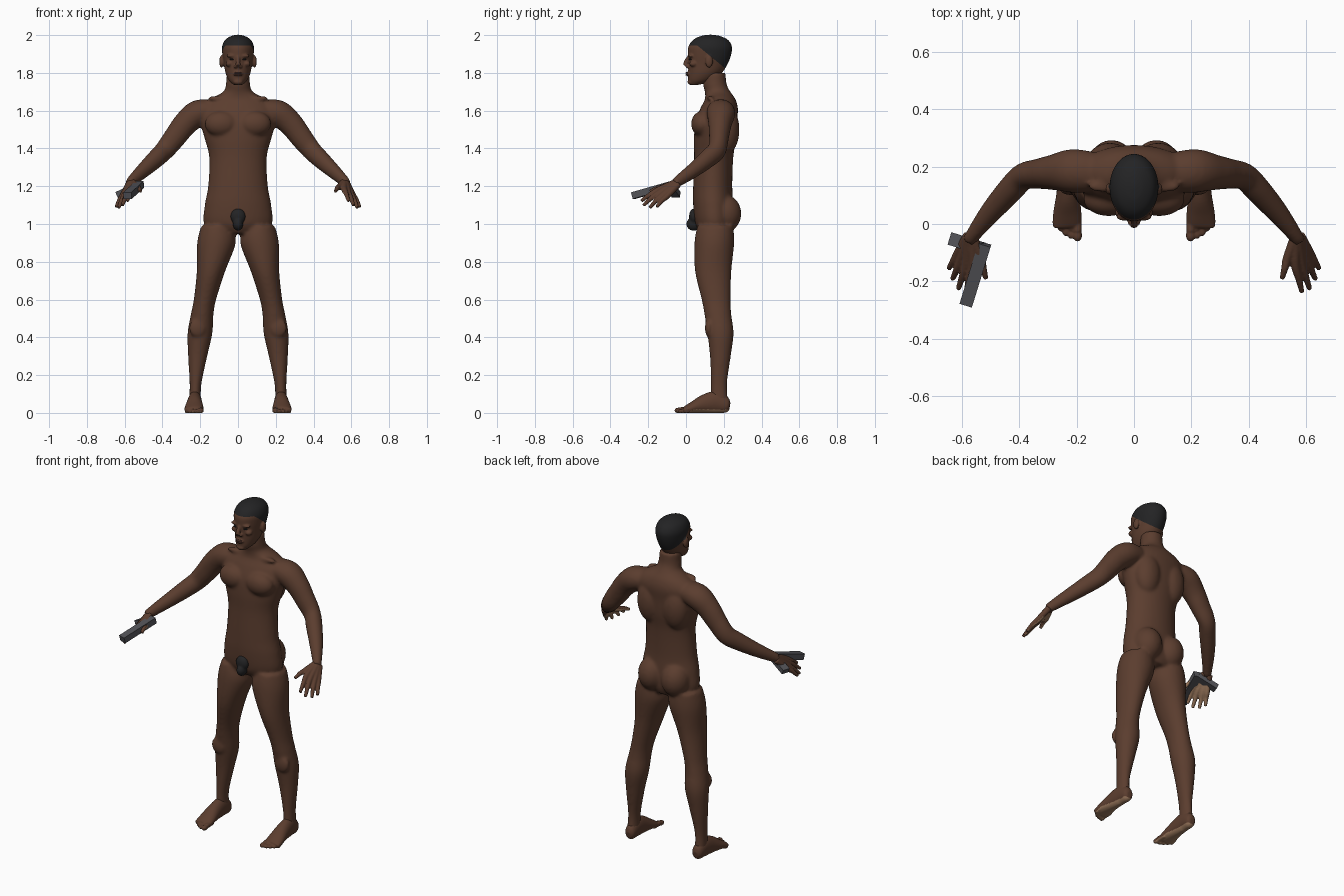
import bpy, bmesh, math
from mathutils import Vector, Matrix

cube = bpy.data.objects.get("Cube")
if cube:
    bpy.data.objects.remove(cube, do_unlink=True)


def material(name, rgb):
    m = bpy.data.materials.new(name)
    m.use_nodes = True
    m.diffuse_color = (*rgb, 1)
    bsdf = m.node_tree.nodes["Principled BSDF"]
    bsdf.inputs["Base Color"].default_value = (*rgb, 1)
    bsdf.inputs["Roughness"].default_value = 0.8
    return m


SKIN = material("brown skin", (0.105, 0.047, 0.028))
PALE = material("pale palm and sole", (0.33, 0.19, 0.11))
HAIR = material("black hair", (0.017, 0.017, 0.018))
LIPS = material("dark lips", (0.075, 0.032, 0.025))
METAL = material("grey metal", (0.085, 0.085, 0.095))


def spline(points, steps=5):
    """Catmull-Rom through the ring values."""
    pts = [Vector(p) for p in points]
    ext = [pts[0]] + pts + [pts[-1]]
    out = []
    for a, b, c, d in zip(ext, ext[1:], ext[2:], ext[3:]):
        for i in range(steps):
            t = i / steps
            out.append(0.5 * (2 * b + (c - a) * t + (2 * a - 5 * b + 4 * c - d) * t**2
                              + (3 * b - a - 3 * c + d) * t**3))
    return out + [pts[-1]]


def tube(bm, points, flat=False, sides=28):
    """Closed loft; a ring is x, y, z, radius across, radius up."""
    rings = spline(points)
    loops = []
    for i, r in enumerate(rings):
        if flat:
            rot = Matrix.Identity(3)
        else:
            way = rings[min(i + 1, len(rings) - 1)] - rings[max(i - 1, 0)]
            rot = Vector(way[:3]).to_track_quat('Z', 'Y').to_matrix()
        loop = []
        for k in range(sides):
            a = math.tau * k / sides
            loop.append(bm.verts.new(Vector(r[:3]) + rot @ Vector(
                (r[3] * math.cos(a), r[4] * math.sin(a), 0))))
        loops.append(loop)
    for a, b in zip(loops, loops[1:]):
        for k in range(sides):
            j = (k + 1) % sides
            bm.faces.new((a[k], a[j], b[j], b[k]))
    bm.faces.new(loops[0][::-1])
    bm.faces.new(loops[-1])


def slab_tube(bm, rows):
    """Upright loft from rows of z, x min, x max, y front, y back."""
    tube(bm, [((x0 + x1) / 2, (y0 + y1) / 2, z, (x1 - x0) / 2, (y1 - y0) / 2)
              for z, x0, x1, y0, y1 in rows], flat=True, sides=40)


def ball(bm, centre, radii):
    bmesh.ops.create_uvsphere(bm, u_segments=24, v_segments=16, radius=1,
                              matrix=Matrix.Translation(centre) @ Matrix.Diagonal((*radii, 1)))


def make(name, bm, mats):
    mesh = bpy.data.meshes.new(name)
    bmesh.ops.recalc_face_normals(bm, faces=bm.faces[:])
    bm.to_mesh(mesh)
    bm.free()
    for m in mats:
        mesh.materials.append(m)
    for p in mesh.polygons:
        p.use_smooth = True
    ob = bpy.data.objects.new(name, mesh)
    bpy.context.scene.collection.objects.link(ob)
    return ob


def fuse(name, bm, mats, voxel, smooth):
    """Merge overlapping forms into one skin, returning the object."""
    ob = make(name, bm, mats)
    rem = ob.modifiers.new("merge", 'REMESH')
    rem.mode, rem.voxel_size = 'VOXEL', voxel
    soft = ob.modifiers.new("soften", 'SMOOTH')
    soft.factor, soft.iterations = 0.5, smooth
    bpy.context.view_layer.update()
    mesh = bpy.data.meshes.new_from_object(ob.evaluated_get(bpy.context.evaluated_depsgraph_get()))
    ob.modifiers.clear()
    ob.data = mesh
    mesh.materials.clear()
    for m in mats:
        mesh.materials.append(m)
    for p in mesh.polygons:
        p.use_smooth = True
        p.material_index = 0
    return ob


# Torso, neck, legs and arms
bm = bmesh.new()
slab_tube(bm, [(z, -w, w, f, b) for z, w, f, b in (
    (.95, .12, .08, .23), (1.0, .18, .05, .25), (1.1, .176, .038, .25), (1.2, .158, .038, .245),
    (1.35, .152, .043, .25), (1.45, .176, .042, .265), (1.54, .2, .05, .27), (1.61, .2, .075, .275),
    (1.66, .15, .1, .262), (1.7, .078, .1, .235), (1.74, .064, .09, .215), (1.8, .06, .09, .21))])
for s in (-1, 1):
    legs = ((.99, .03, .195, .06, .25), (.9, .012, .216, .045, .255), (.75, .068, .218, .048, .24),
            (.6, .116, .234, .083, .236), (.52, .13, .25, .098, .24), (.42, .136, .267, .113, .252),
            (.3, .163, .264, .127, .237), (.15, .194, .256, .132, .217), (.05, .196, .26, .13, .225))
    slab_tube(bm, [(z, min(s * a, s * b), max(s * a, s * b), f, k) for z, a, b, f, k in legs])
    arm = ((.14, .18, 1.6, .07, .06), (.215, .185, 1.585, .076, .07), (.28, .18, 1.53, .062, .065),
           (.33, .175, 1.465, .053, .06), (.385, .165, 1.395, .047, .054), (.43, .12, 1.35, .046, .05),
           (.5, .04, 1.285, .038, .04), (.562, -.04, 1.228, .026, .03), (.575, -.06, 1.215, .024, .024))
    tube(bm, [(s * p[0], *p[1:]) for p in arm])
    ball(bm, (s * .088, .085, 1.53), (.088, .058, .068))      # chest
    ball(bm, (s * .085, .215, 1.5), (.08, .068, .13))         # shoulder blade
    ball(bm, (s * .078, .205, 1.055), (.082, .088, .1))       # buttock
    ball(bm, (s * .215, .12, .45), (.045, .02, .05))
    ball(bm, (s * .095, .13, 1.665), (.07, .02, .014))        # collar bone
body = fuse("body", bm, [SKIN], .009, 6)

# Hands and feet
hand_rays = (
    ((.562, -.05, 1.222), (.562, -.14, 1.184), (.585, -.237, 1.122)),
    ((.570, -.05, 1.220), (.583, -.137, 1.168), (.612, -.226, 1.098)),
    ((.575, -.045, 1.216), (.600, -.12, 1.156), (.632, -.192, 1.086)),
    ((.578, -.04, 1.212), (.612, -.1, 1.148), (.645, -.155, 1.09)),
    ((.558, -.055, 1.22), (.534, -.12, 1.196), (.516, -.19, 1.172)))
toes = ((.197, -.045, .015), (.219, -.042, .011), (.238, -.032, .011),
        (.255, -.018, .01), (.271, -.003, .01))
for s, side in ((1, "left"), (-1, "right")):
    bm = bmesh.new()
    for root, knuckle, tip in hand_rays:
        path = [Vector(p) * 1 for p in (root, knuckle, tip)]
        for p in path:
            p.x *= s
        mid = (path[1] + path[2]) / 2 + Vector((0, 0, .005))
        tube(bm, [(*path[0], .018, .018), (*path[1], .016, .016), (*mid, .0125, .0125),
                  (*path[2], .009, .009)], sides=14)
    hand = fuse(side + "_hand", bm, [SKIN, PALE], .0042, 3)
    palm = Vector((-.67 * s, .2, -.7))
    for p in hand.data.polygons:
        if p.normal.dot(palm) > .45 and p.center.y < -.065:
            p.material_index = 1

    bm = bmesh.new()
    tube(bm, [(s * x, y, z, w, h) for x, y, z, w, h in (
        (.226, .232, .036, .016, .02), (.226, .215, .04, .031, .04), (.228, .16, .058, .036, .058),
        (.23, .1, .05, .041, .05), (.232, .04, .032, .049, .032), (.234, .0, .02, .05, .02),
        (.234, -.012, .017, .046, .014))])
    for x, y, r in toes:
        tube(bm, [(s * x, .03, .02, r, r), (s * x, y + .02, r + .004, r, r)], sides=14)
        ball(bm, (s * x, y + .006, r), (r * 1.1, r * 1.5, r))
    foot = fuse(side + "_foot", bm, [SKIN, PALE], .0045, 3)
    for v in foot.data.vertices:
        v.co.z = max(v.co.z - .002, 0)
    for p in foot.data.polygons:
        if p.normal.z < -.5 and p.center.z < .022:
            p.material_index = 1

# Head with face forms and ears
bm = bmesh.new()
slab_tube(bm, [(z, -w, w, f, b) for z, w, f, b in (
    (1.737, .024, .022, .07), (1.76, .048, .012, .14), (1.8, .066, .012, .19), (1.85, .075, .012, .222),
    (1.9, .083, .01, .24), (1.94, .084, .013, .243), (1.975, .068, .038, .222), (1.995, .036, .078, .18),
    (2.002, .006, .12, .14))])
tube(bm, [(0, .018, 1.888, .009, .01), (0, .002, 1.86, .011, .012), (0, -.004, 1.838, .015, .012)])
ball(bm, (0, .014, 1.795), (.026, .013, .013))
ball(bm, (0, .026, 1.752), (.026, .018, .016))
for s in (-1, 1):
    ball(bm, (s * .013, .008, 1.834), (.011, .012, .008))
    ball(bm, (s * .033, .026, 1.89), (.03, .015, .009))
    ball(bm, (s * .046, .04, 1.848), (.02, .022, .016))
    ball(bm, (s * .087, .122, 1.86), (.012, .02, .033))
head = fuse("head", bm, [SKIN, HAIR], .0048, 3)

# Hairline cut cleanly by a level plane and a sloping one
bm = bmesh.new()
bm.from_mesh(head.data)
planes = [(Vector((0, .05, 1.945)), Vector((0, 0, 1))),
          (Vector((0, .06, 1.945)), Vector((0, .82, 1)).normalized())]
for co, no in planes:
    bmesh.ops.bisect_plane(bm, geom=bm.verts[:] + bm.edges[:] + bm.faces[:],
                           plane_co=co, plane_no=no, dist=1e-5)
for f in bm.faces:
    c = f.calc_center_median()
    f.material_index = int(any((c - co).dot(no) > 0 for co, no in planes))
bm.to_mesh(head.data)
bm.free()

# Lips, eyes and the dark patch
bm = bmesh.new()
for z in (1.8, 1.79):
    ball(bm, (0, .009, z), (.021, .012, .005))
make("lips", bm, [LIPS])
bm = bmesh.new()
for s in (-1, 1):
    ball(bm, (s * .032, .024, 1.872), (.013, .01, .005))
make("eyes", bm, [HAIR])
bm = bmesh.new()
ball(bm, (0, .042, 1.04), (.04, .026, .042))
ball(bm, (0, .04, 1.0), (.027, .038, .036))
fuse("pelvis_patch", bm, [HAIR], .005, 4)


# Pistol held under the right hand
def bar(name, start, end, width, height):
    a, b = Vector(start), Vector(end)
    bm = bmesh.new()
    rot = (b - a).to_track_quat('Z', 'Y').to_matrix().to_4x4()
    bmesh.ops.create_cube(bm, size=1, matrix=Matrix.Translation((a + b) / 2) @ rot
                          @ Matrix.Diagonal((width, height, (b - a).length, 1)))
    ob = make(name, bm, [METAL])
    for p in ob.data.polygons:
        p.use_smooth = False


bar("pistol_barrel", (-.52, -.07, 1.21), (-.585, -.28, 1.15), .045, .036)
bar("pistol_grip", (-.53, -.085, 1.205), (-.637, -.052, 1.155), .045, .03)
